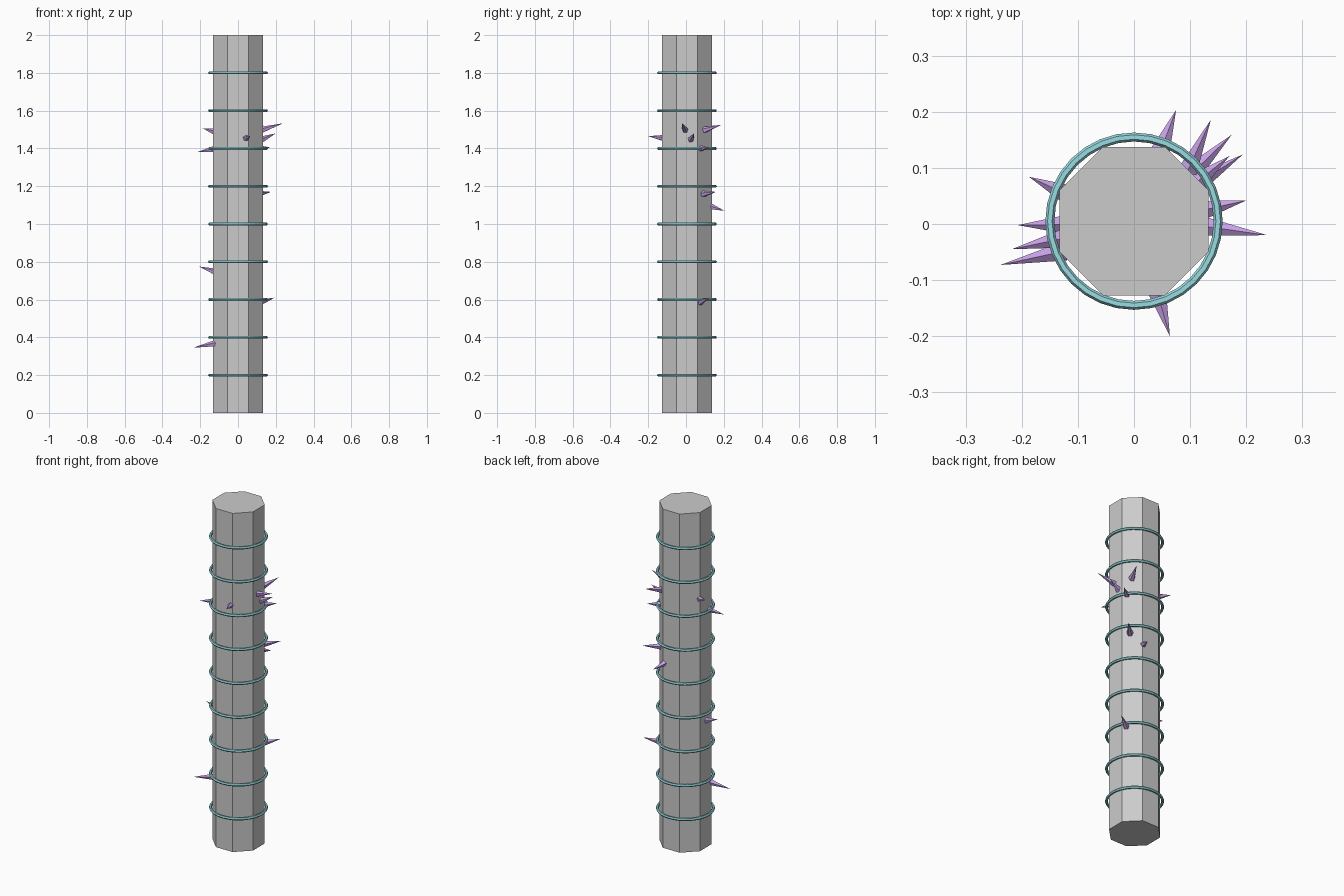
import bpy, math
from mathutils import Vector

if "Cube" in bpy.data.objects:
    bpy.data.objects.remove(bpy.data.objects["Cube"])

CY = 0.005  # column axis offset in y


def material(name, rgb):
    m = bpy.data.materials.new(name)
    m.diffuse_color = (*rgb, 1)
    m.use_nodes = True
    m.node_tree.nodes["Principled BSDF"].inputs["Base Color"].default_value = m.diffuse_color
    return m


teal = material("teal", (0.32, 0.72, 0.76))
purple = material("purple", (0.58, 0.36, 0.80))

# Octagonal column, flat sides facing the axes
bpy.ops.mesh.primitive_cylinder_add(vertices=8, radius=0.1435, depth=2,
                                    location=(0, CY, 1),
                                    rotation=(0, 0, math.pi / 8))
bpy.context.object.name = "column"

# Evenly spaced rings
for i in range(1, 10):
    bpy.ops.mesh.primitive_torus_add(major_segments=32, minor_segments=6,
                                     major_radius=0.15, minor_radius=0.008,
                                     location=(0, CY, 0.2 * i))
    ring = bpy.context.object
    ring.name = f"ring_{i}"
    ring.data.materials.append(teal)


# Thin crystal spikes growing out of the column
def spike(i, base, tip, radius=0.018):
    base, tip = Vector(base), Vector(tip)
    axis = tip - base
    base -= axis.normalized() * 0.01
    axis = tip - base
    bpy.ops.mesh.primitive_cone_add(vertices=5, radius1=radius, radius2=0,
                                    depth=axis.length,
                                    location=(base + tip) / 2)
    o = bpy.context.object
    o.rotation_euler = axis.to_track_quat('Z', 'Y').to_euler()
    o.name = f"spike_{i}"
    o.data.materials.append(purple)


spikes = [
    ((0.050, 0.138, 1.09), (0.075, 0.203, 1.07)),
    ((0.100, 0.104, 1.50), (0.137, 0.186, 1.525)),
    ((0.110, 0.097, 1.16), (0.174, 0.159, 1.17)),
    ((0.118, 0.075, 0.585), (0.194, 0.124, 0.61)),
    ((0.118, 0.080, 1.40), (0.170, 0.121, 1.405)),
    ((0.133, 0.027, 1.45), (0.200, 0.042, 1.48)),
    ((0.133, -0.005, 1.50), (0.238, -0.020, 1.533)),
    ((0.043, -0.127, 1.455), (0.064, -0.200, 1.465)),
    ((-0.130, 0.058, 1.49), (-0.187, 0.084, 1.507)),
    ((-0.132, -0.001, 0.75), (-0.207, -0.002, 0.775)),
    ((-0.132, -0.027, 1.395), (-0.218, -0.045, 1.38)),
    ((-0.132, -0.050, 0.365), (-0.238, -0.073, 0.345)),
]
for i, (b, t) in enumerate(spikes, 1):
    spike(i, b, t)
